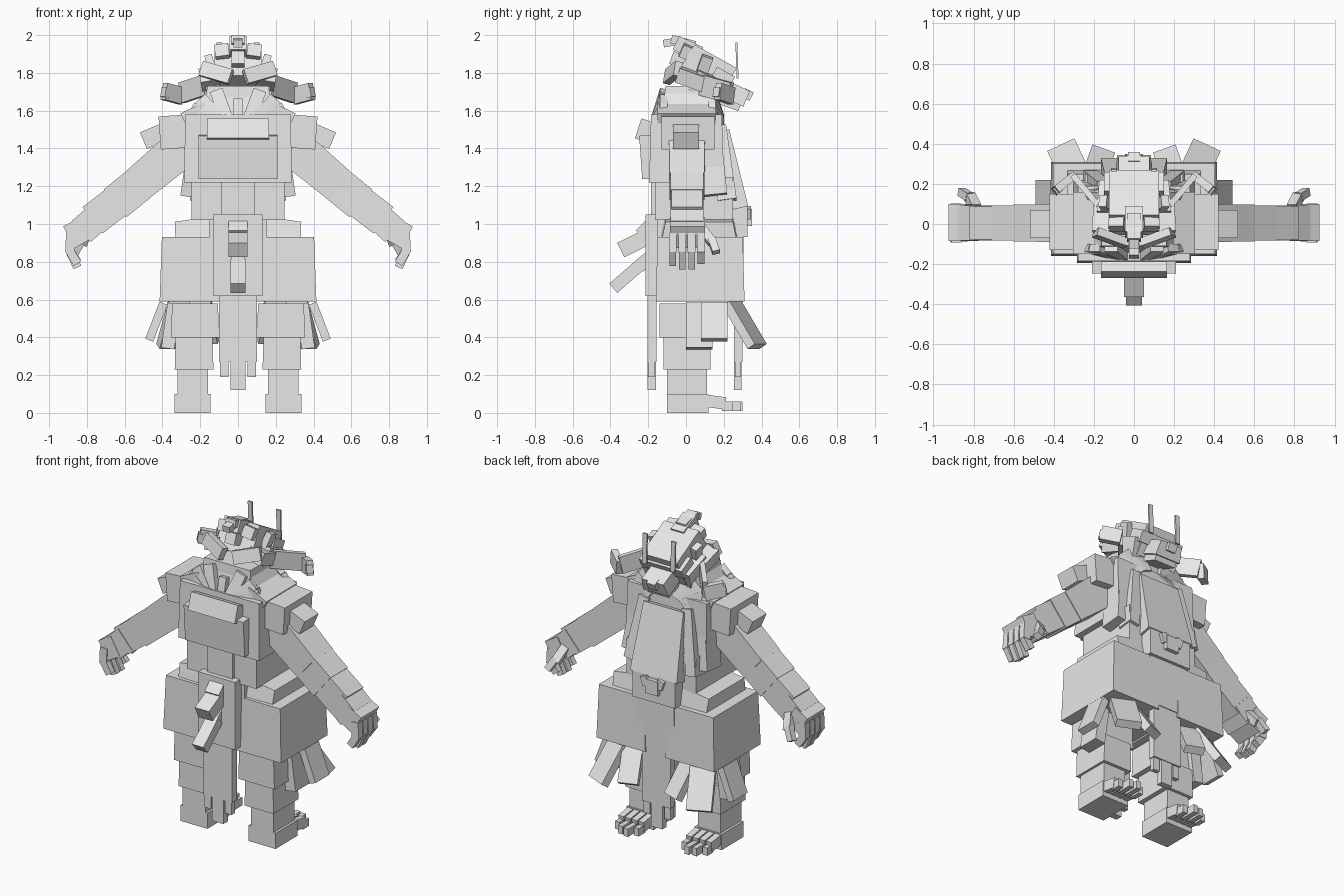
import bpy, bmesh, math
from mathutils import Vector, Matrix, Euler

cube = bpy.data.objects.get("Cube")
if cube:
    bpy.data.objects.remove(cube, do_unlink=True)

grey = bpy.data.materials.new("plain_grey")
grey.use_nodes = True
grey.diffuse_color = (0.8, 0.8, 0.8, 1)
grey.node_tree.nodes["Principled BSDF"].inputs["Base Color"].default_value = (0.8, 0.8, 0.8, 1)


def add(name, size, matrix, taper=(1, 1)):
    """Box with an optional scaled top face."""
    bm = bmesh.new()
    bmesh.ops.create_cube(bm, size=1)
    for v in bm.verts:
        if v.co.z > 0:
            v.co.x *= taper[0]
            v.co.y *= taper[1]
        v.co = matrix @ Vector(a * b for a, b in zip(v.co, size))
    bmesh.ops.recalc_face_normals(bm, faces=bm.faces)
    mesh = bpy.data.meshes.new(name)
    bm.to_mesh(mesh)
    bm.free()
    mesh.materials.append(grey)
    obj = bpy.data.objects.new(name, mesh)
    bpy.context.collection.objects.link(obj)


def place(name, size, matrix, taper, pair):
    if not pair:
        add(name, size, matrix, taper)
        return
    add("left_" + name, size, matrix, taper)
    add("right_" + name, size, Matrix.Scale(-1, 4, (1, 0, 0)) @ matrix, taper)


def box(name, x, y, z, rot=(0, 0, 0), taper=(1, 1), pair=False):
    """Box from its x, y and z ranges, turned about its centre by degrees."""
    size = [r[1] - r[0] for r in (x, y, z)]
    centre = Vector((r[0] + r[1]) / 2 for r in (x, y, z))
    turn = Euler([math.radians(a) for a in rot]).to_matrix().to_4x4()
    place(name, size, Matrix.Translation(centre) @ turn, taper, pair)


def beam(name, start, end, width, depth, taper=(1, 1), pair=False):
    """Box running between two points; depth is measured near y."""
    a, b = Vector(start), Vector(end)
    axis = (b - a).normalized()
    side = Vector((0, 1, 0)).cross(axis).normalized()
    turn = Matrix((side, axis.cross(side), axis)).transposed().to_4x4()
    place(name, (width, depth, (b - a).length), Matrix.Translation((a + b) / 2) @ turn, taper, pair)


# Legs
box("foot", (.145, .335), (-.1, .12), (0, .1), pair=True)
box("ankle", (.16, .32), (-.1, .11), (.08, .24), pair=True)
box("shin", (.13, .335), (-.12, .13), (.23, .41), taper=(.95, 1), pair=True)
box("knee", (.1, .355), (-.14, .11), (.4, .58), taper=(.95, 1), pair=True)
for i in range(4):
    x = .168 + i * .047
    reach = (.26, .3, .29, .25)[i]
    box(f"toe_{i}", (x - .019, x + .019), (.1, .21), (.025, .09), (-8, 0, 0), pair=True)
    box(f"toe_tip_{i}", (x - .016, x + .016), (.19, reach), (.01, .06), pair=True)

# Wide hips and upper hip pads
box("hip", (.07, .415), (-.16, .31), (.59, .93), taper=(.93, .96), pair=True)
box("hip_pad", (.06, .34), (-.14, .28), (.88, 1.03), (0, 8, 0), taper=(.9, .85), pair=True)
box("hip_core", (-.15, .15), (-.15, .26), (.6, 1.08))

# Skirt tabs
beam("side_tab", (.395, .15, .58), (.47, .15, .385), .045, .14, pair=True)
box("diagonal_tab", (.25, .4), (.285, .335), (.33, .6), (33, 0, -25), pair=True)
box("front_tab", (.12, .24), (.27, .32), (.36, .6), (33, 0, 20), pair=True)
box("rear_tab", (.32, .39), (0, .14), (.34, .58), (0, -8, 0), pair=True)

# Hanging cloths on both faces
for name, y0, y1 in (("rear", -.215, -.15), ("face", .245, .305)):
    box(name + "_cloth_upper", (-.13, .13), (y0, y1), (.62, 1.05))
    box(name + "_cloth_lower", (-.1, .1), (y0 + .01, y1 - .005), (.27, .66))
    box(name + "_cloth_tip", (-.04, .04), (y0 + .01, y1 - .01), (.12, .29))
    box(name + "_cloth_fringe", (.05, .095), (y0 + .015, y1 - .015), (.19, .29), pair=True)
box("belt", (-.15, .15), (.2, .325), (.93, 1.1))
box("buckle", (-.045, .045), (.31, .35), (.99, 1.08))
box("buckle_arm", (.03, .075), (.31, .345), (1.03, 1.09), (0, 20, 0), pair=True)

# Tail
beam("tail_root", (0, -.16, 1.0), (0, -.23, .93), .1, .1)
beam("tail_upper", (0, -.19, .94), (0, -.345, .862), .1, .085)
beam("tail_middle", (0, -.17, .84), (0, -.25, .775), .07, .07)
beam("tail_lower", (0, -.235, .79), (0, -.385, .66), .08, .065)

# Torso
box("waist", (-.245, .245), (-.165, .25), (1.02, 1.25))
box("waist_back", (-.09, .09), (-.185, -.12), (1.02, 1.25))
box("chest", (-.285, .285), (-.195, .2), (1.22, 1.58), taper=(.98, .95))
box("back_plate", (-.21, .21), (-.24, -.16), (1.24, 1.47), (4, 0, 0))
box("back_roll", (-.165, .165), (-.255, -.18), (1.44, 1.55), (-18, 0, 0))
box("belly_plate", (-.165, .165), (.2, .28), (1.08, 1.5), (14, 0, 0), taper=(.85, 1))
box("chest_strap", (.15, .22), (.14, .24), (1.12, 1.52), (8, -10, 0), pair=True)
box("rib_strap", (.21, .28), (.06, .2), (1.15, 1.5), (6, -8, 0), pair=True)

# Shoulders
box("shoulder", (.25, .415), (-.13, .15), (1.4, 1.575), (0, 4, 0), pair=True)
box("shoulder_cap", (.395, .505), (-.07, .07), (1.415, 1.51), (0, 23, 0), pair=True)
box("collar_pad", (.15, .29), (-.15, .16), (1.52, 1.62), (0, 25, 0), pair=True)

# Arms
beam("upper_arm", (.29, .005, 1.41), (.54, .005, 1.2), .21, .19, taper=(.9, .97), pair=True)
beam("elbow", (.52, .005, 1.215), (.65, .005, 1.11), .19, .175, pair=True)
beam("forearm", (.62, .005, 1.135), (.77, .005, 1.02), .175, .165, pair=True)
beam("wrist", (.74, .005, 1.04), (.83, .005, .96), .15, .175, pair=True)
box("palm", (.8, .9), (-.085, .1), (.89, 1.02), (0, 30, 0), pair=True)
for i in range(4):
    y = -.07 + i * .05
    low = (.79, .77, .77, .8)[i]
    beam(f"finger_{i}", (.885, y, .95), (.89, y, .85), .05, .042, pair=True)
    beam(f"fingertip_{i}", (.895, y, .865), (.85, y, low), .045, .036, pair=True)
beam("thumb", (.79, .08, .98), (.82, .14, .9), .05, .045, pair=True)
beam("thumb_tip", (.82, .135, .92), (.86, .16, .85), .04, .04, pair=True)

# Neck and fanned ruff
box("neck", (-.25, .25), (-.15, .18), (1.55, 1.72), taper=(.6, .7))
box("ruff_top", (-.18, .18), (-.12, .1), (1.62, 1.73), taper=(.9, .9))
box("nape_tuft", (-.025, .025), (-.17, -.12), (1.52, 1.66), (-12, 0, 0))
for i, angle in enumerate((20, 42, 60)):
    a = math.radians(angle)
    for part, y, tilt in (("rear", -.14, -16), ("face", .16, 16)):
        cx, cz = .03 + .17 * math.sin(a), 1.5 + .14 * math.cos(a)
        box(f"ruff_{part}_{i}", (cx - .035, cx + .035), (y - .02, y + .02),
            (cz - .08, cz + .08), (tilt, angle, 0), pair=True)

# Head and muzzle
box("head", (-.13, .13), (-.025, .245), (1.71, 1.9), (-29, 0, 0), taper=(.95, .95))
box("brow", (-.15, .15), (.14, .25), (1.74, 1.81), (-29, 0, 0))
box("muzzle", (-.09, .09), (.17, .33), (1.65, 1.74), (-25, 0, 0), taper=(.85, .95))
box("jaw", (-.075, .075), (.15, .29), (1.62, 1.67), (-20, 0, 0))
box("nose", (-.03, .03), (.3, .35), (1.66, 1.71), (-25, 0, 0))
box("cheek", (.1, .17), (.03, .2), (1.66, 1.79), (-25, 10, 0), pair=True)
box("brow_spike", (.085, .115), (.265, .275), (1.77, 1.96), (2, 0, 0), pair=True)
box("temple_block", (.125, .165), (.07, .13), (1.8, 1.89), (-20, 15, 0), pair=True)

# Crest
box("crest_low", (-.035, .035), (-.08, .02), (1.83, 1.9), (-20, 0, 0))
box("crest_mid", (-.045, .045), (-.06, .08), (1.89, 1.97), (-25, 0, 0))
box("crest_top", (-.035, .035), (-.08, .05), (1.94, 1.985), (-15, 0, 0))
box("crest_tip", (-.025, .025), (-.12, -.06), (1.94, 1.98), (10, 0, 0))
box("crest_side", (.045, .12), (-.03, .1), (1.86, 1.93), (-25, 8, 0), pair=True)

# Swept mane slabs and bent ears
box("mane_slab", (.03, .2), (-.09, -.05), (1.76, 1.84), (-15, -15, 20), pair=True)
box("mane_side", (.1, .2), (-.05, .1), (1.73, 1.81), (-20, 10, 0), pair=True)
box("ear_inner", (.135, .335), (.145, .175), (1.66, 1.77), (0, 12, 50), pair=True)
box("ear_outer", (.285, .405), (.185, .225), (1.645, 1.735), (0, -12, -38), pair=True)
box("ear_tip", (.365, .4), (.15, .19), (1.67, 1.72), (0, -12, -38), pair=True)
